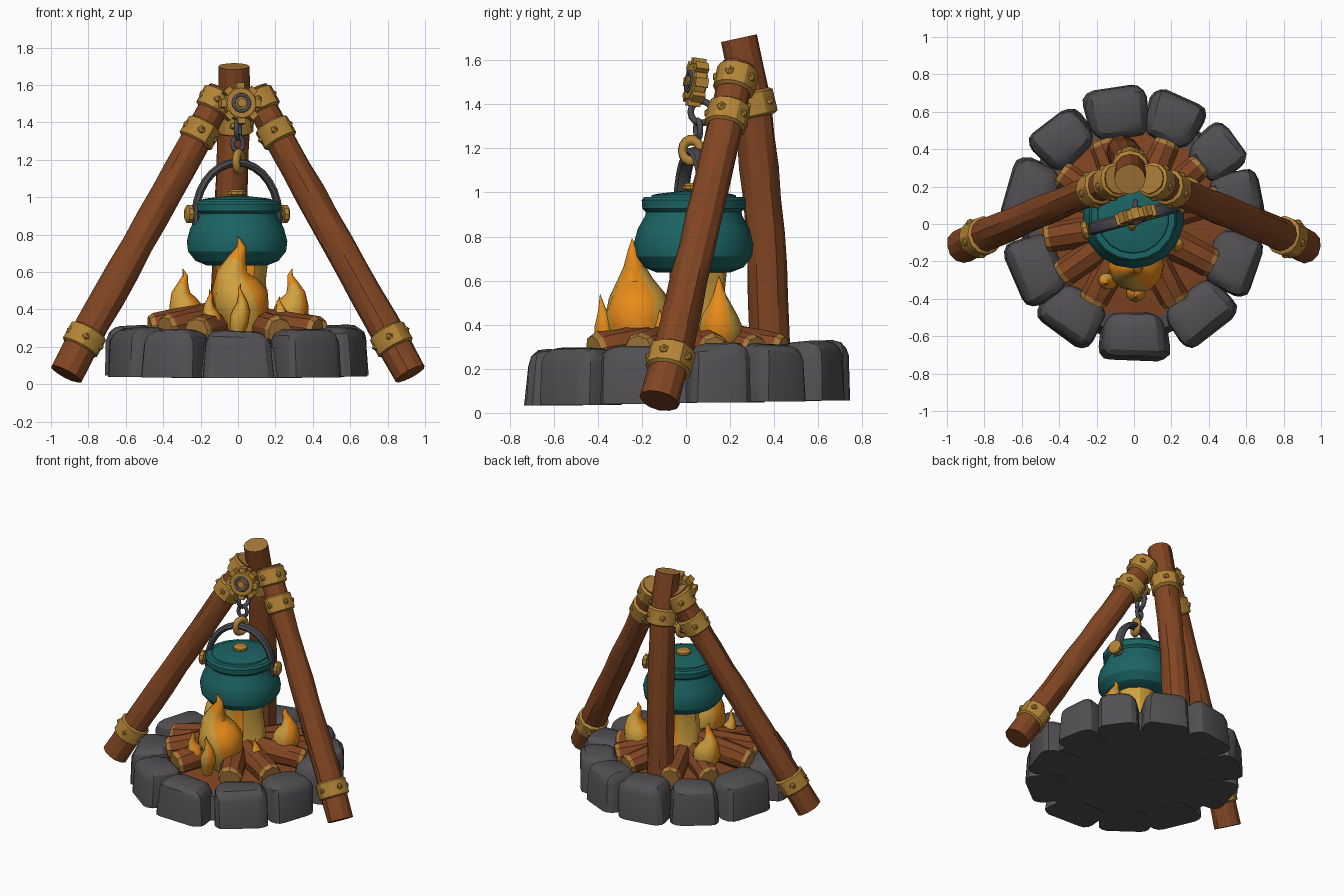
import bpy, bmesh, random
from math import sin, cos, pi, radians
from mathutils import Vector, Matrix

random.seed(4)
if "Cube" in bpy.data.objects:
    bpy.data.objects.remove(bpy.data.objects["Cube"])


def material(name, rgb):
    m = bpy.data.materials.new(name)
    m.use_nodes = True
    m.diffuse_color = (*rgb, 1)
    m.node_tree.nodes["Principled BSDF"].inputs["Base Color"].default_value = (*rgb, 1)
    return m


WOOD = material("brown wood", (0.22, 0.06, 0.016))
CUT = material("cut wood", (0.39, 0.19, 0.04))
BRASS = material("brass", (0.45, 0.23, 0.037))
TEAL = material("teal enamel", (0.011, 0.128, 0.125))
STONE = material("grey stone", (0.085, 0.08, 0.088))
IRON = material("dark iron", (0.075, 0.072, 0.085))
YELLOW = material("flame yellow", (0.64, 0.36, 0.05))
ORANGE = material("flame orange", (0.8, 0.26, 0.01))


def finish(bm, name, mats, angle=30):
    bmesh.ops.recalc_face_normals(bm, faces=bm.faces)
    me = bpy.data.meshes.new(name)
    bm.to_mesh(me)
    bm.free()
    for m in mats:
        me.materials.append(m)
    me.shade_smooth()
    me.set_sharp_from_angle(angle=radians(angle))
    ob = bpy.data.objects.new(name, me)
    bpy.context.collection.objects.link(ob)
    return ob


def tube(name, pts, radii, mats, sides=12, flat=1.0, side=(0, 1, 0), rough=0.0, rule=None, angle=30):
    """Loft rings along a path; mats = wall, start cap, end cap."""
    bm = bmesh.new()
    pts = [Vector(p) for p in pts]
    rings = []
    for i, p in enumerate(pts):
        t = (pts[min(i + 1, len(pts) - 1)] - pts[max(i - 1, 0)]).normalized()
        u = Vector(side)
        u = (u - t * u.dot(t)).normalized()
        v = t.cross(u)
        ring = []
        for k in range(sides):
            a = 2 * pi * k / sides
            r = radii[i] * (1 + random.uniform(-rough, rough))
            ring.append(bm.verts.new(p + u * r * cos(a) + v * r * flat * sin(a)))
        rings.append(ring)
    for i in range(len(rings) - 1):
        for k in range(sides):
            j = (k + 1) % sides
            f = bm.faces.new((rings[i][k], rings[i][j], rings[i + 1][j], rings[i + 1][k]))
            f.material_index = rule(i, k) if rule else 0
    for ring, index in ((rings[0], 1), (rings[-1], 2)):
        bm.faces.new(ring).material_index = index
    return finish(bm, name, mats, angle)


def along(path, z):
    """Point and direction on a path at a given height."""
    for a, b in zip(path, path[1:]):
        if a.z <= z <= b.z:
            return a.lerp(b, (z - a.z) / (b.z - a.z)), (b - a).normalized()


def band(name, path, z, r):
    p, d = along(path, z)
    tube(name, [p + d * h for h in (-0.06, -0.05, 0.05, 0.06)],
         [r, r + 0.016, r + 0.016, r], [BRASS] * 3, rough=0.02)
    bm = bmesh.new()
    u = d.cross(Vector((0, 1, 0))).normalized()
    for k in range(5):
        n = Matrix.Rotation(k * 2 * pi / 5 + 0.3, 3, d) @ u
        bmesh.ops.create_icosphere(bm, subdivisions=1, radius=0.024,
                                   matrix=Matrix.Translation(p + n * (r + 0.006)))
    finish(bm, name + "_rivets", [BRASS])


def pole(name, path, r0, r1, bands):
    path = [Vector(p) for p in path]
    n = 12
    pts, radii = [], []
    for i in range(n):
        z = path[0].z + (path[-1].z - path[0].z) * i / (n - 1)
        pts.append(along(path, min(z, path[-1].z))[0])
        radii.append(r0 + (r1 - r0) * i / (n - 1))
    tube(name, pts, radii, [WOOD, WOOD, CUT], rough=0.045, angle=25)
    for i, z in enumerate(bands):
        band(f"{name}_band_{i + 1}", path, z, r0 + (r1 - r0) * z / 1.7)


# Tripod
for label, s in (("left", 1), ("right", -1)):
    pole(label + "_pole", [(s * 0.92, -0.12, 0.055), (s * 0.82, -0.07, 0.24),
                           (s * 0.2, 0.19, 1.35), (s * 0.085, 0.24, 1.57)],
         0.09, 0.078, (0.24, 1.345, 1.51))
pole("back_pole", [(-0.07, 0.39, 0.08), (-0.045, 0.36, 0.8), (-0.02, 0.305, 1.4), (-0.02, 0.24, 1.7)],
     0.094, 0.083, (1.4,))


# Stone ring on gently sloping ground, each stone as wide as the gap between its neighbours
def ground(y):
    return 0.045 + 0.02 * y


turns = (99, 68, 39, 13, -20, -52, -90, -125, -156, -196, -228)
for i, deg in enumerate(turns):
    a = radians(deg)
    span = (turns[i - 1] - turns[(i + 1) % len(turns)]) % 360
    half = 0.58 * radians(span) / 4 * 1.06
    c = Vector((0.563 * cos(a), 0.593 * sin(a), 0))
    rise = 0.05 if deg == -90 else 0.066
    bm = bmesh.new()
    bmesh.ops.create_cube(bm, size=2)
    for v in bm.verts:
        top = 0.9 if v.co.z > 0 else 1.0
        v.co = Vector((v.co.x * 0.14 * top, v.co.y * half * top * (1.05 if v.co.x > 0 else 0.88),
                       v.co.z * 0.2 + rise))
        v.co += Vector([random.uniform(-0.015, 0.015) for _ in range(3)])
    bmesh.ops.bevel(bm, geom=bm.edges[:], offset=0.075, segments=3, profile=0.5, affect='EDGES')
    for v in bm.verts:
        v.co += Vector([random.uniform(-0.004, 0.004) for _ in range(3)])
    bmesh.ops.bisect_plane(bm, geom=bm.verts[:] + bm.edges[:] + bm.faces[:],
                           plane_co=(0, 0, 0), plane_no=(0, 0, 1), clear_inner=True)
    bmesh.ops.holes_fill(bm, edges=[e for e in bm.edges if e.is_boundary], sides=0)
    bm.transform(Matrix.Translation((c.x, c.y, ground(c.y))) @ Matrix.Rotation(a, 4, 'Z'))
    finish(bm, f"stone_{i + 1}", [STONE], 24)

# Fire bed and logs
bed = tube("fire_bed", [(0, 0, 0), (0, 0, 0.16), (0, 0, 0.17), (0, 0, 0.235)], [0.61, 0.575, 0.5, 0.12],
           [WOOD, STONE, WOOD], sides=22, rough=0.02, rule=lambda i, k: 1 if i < 2 else 0)
for v in bed.data.vertices:
    v.co.z += ground(v.co.y)
# direction in degrees, radius, extra height
logs = ((-118, 0.084, 0), (-62, 0.084, 0), (-27, 0.084, 0), (-171, 0.082, 0.035), (-145, 0.08, 0.03),
        (16, 0.078, 0), (42, 0.075, 0), (68, 0.075, 0.01), (112, 0.075, 0.01), (145, 0.075, 0))
for i, (deg, r, lift) in enumerate(logs):
    d = Vector((cos(radians(deg)), sin(radians(deg)), 0))
    inner = d * 0.1 + Vector((0, 0, 0.33 + lift))
    outer = d * 0.475 + Vector((0, 0, 0.28 + lift * 0.5))
    tube(f"log_{i + 1}", [inner.lerp(outer, t) for t in (0, 0.35, 0.7, 0.93, 1)],
         [r * w for w in (1, 1.05, 1, 0.98, 0.84)], [WOOD, CUT, CUT], sides=9, side=(0, 0, 1),
         rough=0.06, angle=25, rule=lambda i, k: 1 if i == 3 else 0)


# Flames: a narrow foot, a swelling belly and an orange tip that curls
def flame(name, x, y, r, tip, dx, dy):
    z0 = 0.24
    h = tip - z0
    steps = ((0, 0.6, 0.1), (0.13, 0.76, 0.1), (0.27, 0.95, 0.04), (0.4, 1, -0.04), (0.53, 0.84, -0.16),
             (0.66, 0.54, -0.2), (0.78, 0.32, 0), (0.9, 0.16, 0.2), (1, 0.01, 0.1))
    lean = 1 if dx < 0 else -1
    pts = [(x + dx * t + sway * r * lean, y + dy * t, z0 + h * t) for t, _, sway in steps]
    tube(name, pts, [r * w for _, w, _ in steps], [YELLOW, YELLOW, ORANGE], sides=12, rough=0.05,
         rule=lambda i, k: 2 if k in (2, 3, 7, 8, 9) or i > 5 else 0, angle=40)


flame("front_flame", 0.035, -0.2, 0.15, 0.79, -0.05, -0.045)
flame("left_flame", 0.27, 0.16, 0.095, 0.62, 0.03, -0.01)
flame("right_flame", -0.255, 0.15, 0.09, 0.62, -0.05, 0)
flame("small_flame_1", -0.12, -0.29, 0.05, 0.51, -0.04, -0.03)
flame("small_flame_2", 0.0, -0.35, 0.052, 0.54, 0.02, -0.04)
flame("small_flame_3", 0.2, -0.1, 0.055, 0.47, 0.03, -0.02)
tube("flame_core", [(0.02, 0.05, z) for z in (0.24, 0.4, 0.55, 0.67)], [0.19, 0.15, 0.125, 0.135],
     [YELLOW, YELLOW, ORANGE], sides=12, rough=0.07, rule=lambda i, k: 2 if k % 6 == 0 else 0)

# Pot, lid and knob
PX, PY = -0.005, 0.035
TURN = Matrix.Rotation(radians(15), 3, 'Z')


def lathe(name, profile, mat, sides):
    tube(name, [(PX, PY, z) for _, z in profile], [r for r, _ in profile], [mat] * 3, sides=sides, angle=28)


lathe("pot", [(0.165, 0.636), (0.225, 0.66), (0.266, 0.71), (0.273, 0.765), (0.254, 0.835), (0.22, 0.895),
              (0.217, 0.912), (0.233, 0.927), (0.236, 0.965), (0.225, 0.98)], TEAL, 18)
lathe("lid", [(0.195, 0.975), (0.19, 0.988), (0.165, 0.994), (0.06, 1.006)], TEAL, 18)
lathe("lid_knob", [(0.03, 1.0), (0.03, 1.01), (0.05, 1.015), (0.05, 1.032), (0.035, 1.042)], BRASS, 10)


# Handle and its pivots
def local(x, y, z):
    return TURN @ Vector((x, y, 0)) + Vector((PX, PY, z))


arc = [local(0.23 * cos(t), 0, 0.9 + 0.285 * sin(t)) for t in [pi * (i / 16 * 1.1 - 0.05) for i in range(17)]]
tube("handle", arc, [0.036] * len(arc), [IRON] * 3, sides=8, flat=0.6, side=TURN @ Vector((0, 1, 0)))
for label, s in (("left", 1), ("right", -1)):
    tube(label + "_pivot", [local(s * x, 0, 0.91) for x in (0.2, 0.25, 0.252, 0.275, 0.285)],
         [0.03, 0.03, 0.05, 0.05, 0.035], [BRASS] * 3, sides=10)

# Toothed wheel, leaning back a little
WHEEL = (Matrix.Translation((0.01, 0.045, 1.5)) @ TURN.to_4x4() @ Matrix.Rotation(radians(-8), 4, 'X'))


def on_axle(t):
    return WHEEL @ Vector((0, t, 0))


tube("wheel", [on_axle(t) for t in (-0.032, -0.025, 0.025, 0.032)], [0.08, 0.088, 0.088, 0.08],
     [BRASS] * 3, sides=16, side=(0, 0, 1))
bm = bmesh.new()
for k in range(8):
    bmesh.ops.create_cube(bm, size=1, matrix=WHEEL @ Matrix.Rotation(k * pi / 4, 4, 'Y')
                          @ Matrix.Translation((0, 0, 0.09)) @ Matrix.Diagonal((0.042, 0.06, 0.04, 1)))
finish(bm, "wheel_teeth", [BRASS])
tube("wheel_hub", [on_axle(-0.044), on_axle(0.044)], [0.025] * 2, [BRASS] * 3, sides=8, side=(0, 0, 1))


def link(name, place, major, minor, mat, stretch=1):
    """Upright ring; place holds its position and turn."""
    bpy.ops.mesh.primitive_torus_add(major_radius=major, minor_radius=minor,
                                     major_segments=14, minor_segments=6)
    ob = bpy.context.object
    ob.name = name
    ob.matrix_world = place @ Matrix.Rotation(pi / 2, 4, 'X') @ Matrix.Diagonal((1, stretch, 1, 1))
    ob.data.materials.append(mat)
    ob.data.shade_smooth()


def at(x, y, z, deg):
    return Matrix.Translation((x, y, z)) @ Matrix.Rotation(radians(deg), 4, 'Z')


# Wheel rims, chain links and hook
for label, s in (("front", -1), ("back", 1)):
    link(label + "_wheel_rim", WHEEL @ Matrix.Translation((0, s * 0.03, 0)), 0.044, 0.011, IRON)
link("upper_link", at(0, 0.07, 1.365, 80), 0.05, 0.015, IRON)
link("lower_link", at(0, 0.055, 1.285, 20), 0.03, 0.013, IRON, 1.3)
link("hook", at(0.005, 0.025, 1.19, 70), 0.044, 0.022, BRASS, 1.1)
